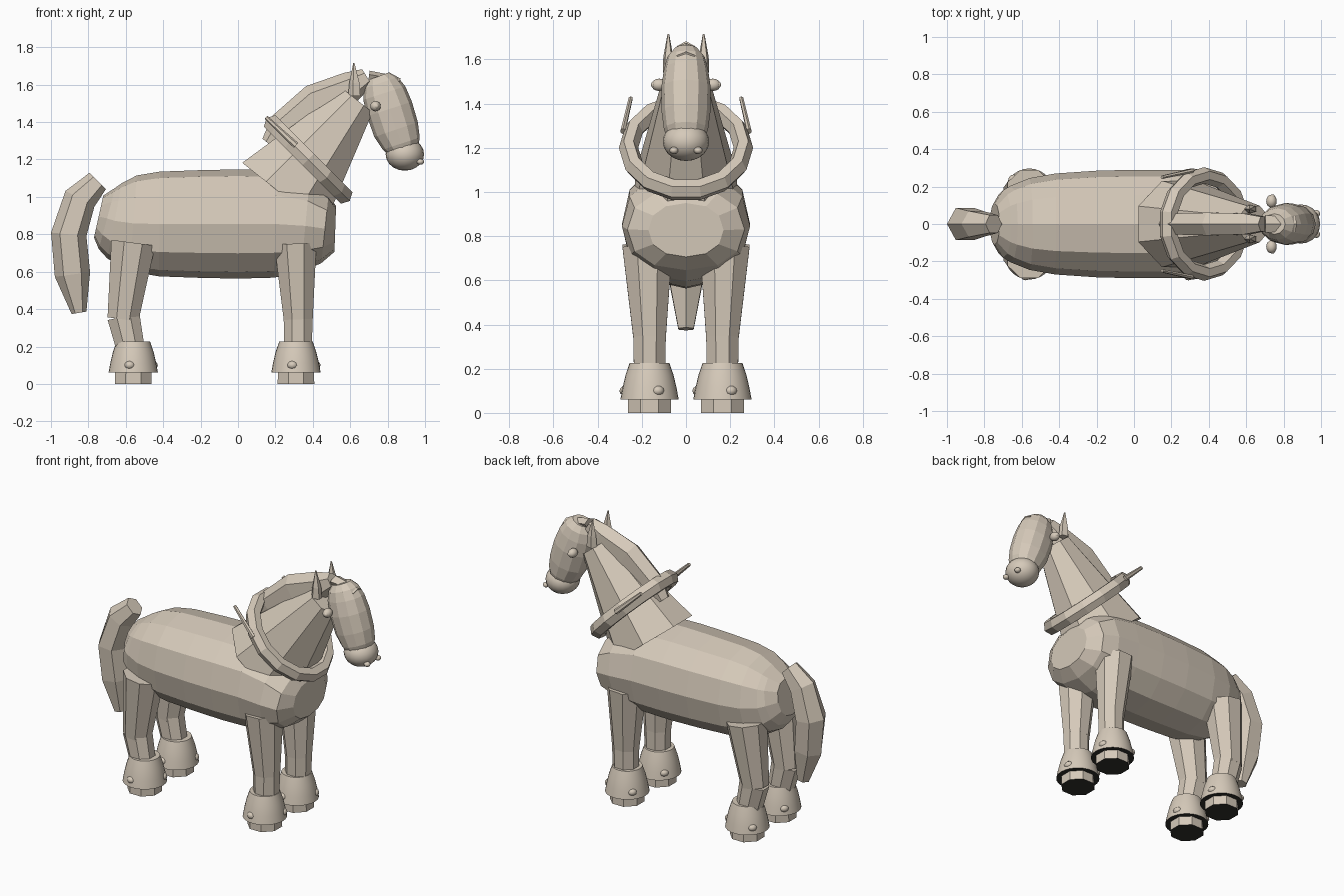
import bpy, bmesh, math
from mathutils import Vector, Matrix

if "Cube" in bpy.data.objects:
    bpy.data.objects.remove(bpy.data.objects["Cube"])


def material(name, rgb):
    m = bpy.data.materials.new(name)
    m.diffuse_color = (*rgb, 1)
    m.use_nodes = True
    m.node_tree.nodes["Principled BSDF"].inputs["Base Color"].default_value = m.diffuse_color
    return m


beige = material("warm beige", (0.67, 0.59, 0.49))
black = material("sole black", (0.03, 0.028, 0.025))


def finish(bm, name, smooth=False, dark_sole=False):
    bmesh.ops.recalc_face_normals(bm, faces=bm.faces)
    if dark_sole:
        for f in bm.faces:
            if f.normal.z < -0.9:
                f.material_index = 1
    me = bpy.data.meshes.new(name)
    bm.to_mesh(me)
    bm.free()
    me.materials.append(beige)
    if dark_sole:
        me.materials.append(black)
    for p in me.polygons:
        p.use_smooth = smooth
    if smooth:
        me.set_sharp_from_angle(angle=math.radians(40))
    ob = bpy.data.objects.new(name, me)
    bpy.context.collection.objects.link(ob)
    return ob


def loft(name, rings, sides=8, y=0.0, y_end=None, half=False, smooth=False, dark_sole=False,
         power=1.0):
    """Rings of (x, z, radius in the xz plane, radius in y) swept along a path in xz."""
    bm = bmesh.new()
    pts = [Vector((r[0], r[1])) for r in rings]
    y_end = y if y_end is None else y_end
    loops = []
    for i, (x, z, ra, rb) in enumerate(rings):
        t = (pts[min(i + 1, len(pts) - 1)] - pts[max(i - 1, 0)]).normalized()
        yc = y + (y_end - y) * i / (len(rings) - 1)
        loop = []
        for k in range(sides):
            a = 2 * math.pi * (k + (0.5 if half else 0)) / sides
            c, s = math.cos(a), math.sin(a)
            u = math.copysign(abs(c) ** power, c) * ra
            v = math.copysign(abs(s) ** power, s) * rb
            loop.append(bm.verts.new((x - t.y * u, yc + v, z + t.x * u)))
        loops.append(loop)
    for a, b in zip(loops, loops[1:]):
        for k in range(sides):
            j = (k + 1) % sides
            bm.faces.new((a[k], a[j], b[j], b[k]))
    bm.faces.new(loops[0])
    bm.faces.new(loops[-1])
    return finish(bm, name, smooth, dark_sole)


def ball(name, loc, radii, seg=20):
    bm = bmesh.new()
    m = Matrix.Translation(loc) @ Matrix.Diagonal((*radii, 1))
    bmesh.ops.create_uvsphere(bm, u_segments=seg, v_segments=seg // 2, radius=1, matrix=m)
    return finish(bm, name, True)


# Barrel body
loft("body", [(-.745, .895, .115, .11), (-.70, .885, .17, .18), (-.66, .872, .205, .205),
              (-.56, .858, .257, .245),
              (-.42, .855, .28, .27), (-.2, .855, .288, .285), (0, .855, .292, .29),
              (.2, .855, .287, .29), (.36, .845, .25, .29), (.465, .83, .185, .265),
              (.52, .828, .122, .17)], 12, power=.9)

# Neck, mane and forelock
loft("neck", [(.24, 1.01, .30, .25), (.64, 1.515, .11, .105)], 8, half=True)
loft("mane", [(.17, 1.28, .05, .045), (.24, 1.37, .085, .065), (.41, 1.515, .09, .07),
              (.60, 1.585, .085, .065), (.69, 1.64, .05, .045)], 6)
loft("forelock", [(.70, 1.645, .03, .05), (.80, 1.63, .025, .04), (.862, 1.61, .025, .045)], 5)

# Head and muzzle
loft("head", [(.752, 1.645, .06, .055), (.765, 1.61, .095, .085), (.782, 1.555, .118, .10),
              (.81, 1.47, .126, .112), (.845, 1.36, .123, .11), (.873, 1.285, .104, .10),
              (.888, 1.23, .075, .08)], 12)
ball("muzzle", (.892, 0, 1.228), (.103, .105, .088))

# Tail
loft("tail", [(-.75, 1.085, .062, .055), (-.845, .99, .088, .08), (-.905, .80, .095, .10),
              (-.885, .585, .095, .085), (-.85, .38, .04, .04)], 6)

# Harness collar: a tilted fourteen-sided ring with a six-sided section
bm = bmesh.new()
tilt = Matrix.Translation((.375, 0, 1.20)) @ Matrix.Rotation(math.radians(45), 4, 'Y')
N = 14
ring = []
for i in range(N):
    a = 2 * math.pi * (i + .5) / N
    row = []
    for k in range(6):
        b = 2 * math.pi * k / 6
        r = .26 + .044 * math.cos(b)
        row.append(bm.verts.new(tilt @ Vector((1.06 * r * math.cos(a), r * math.sin(a),
                                               .05 * math.sin(b)))))
    ring.append(row)
for i in range(N):
    p, q = ring[i], ring[(i + 1) % N]
    for k in range(6):
        j = (k + 1) % 6
        bm.faces.new((p[k], p[j], q[j], q[k]))
finish(bm, "collar")

for s, side in ((-1, "front"), (1, "back")):
    # Paired head and harness details
    loft("ear_" + side, [(.625, 1.54, .036, .026), (.625, 1.61, .03, .024), (.62, 1.715, .004, .004)],
         5, y=s * .08)
    ball("eye_" + side, (.735, s * .122, 1.485), (.028, .035, .028), 16)
    ball("pupil_" + side, (.74, s * .147, 1.485), (.014, .012, .014), 10)
    ball("nostril_" + side, (.975, s * .055, 1.188), (.02, .02, .016), 12)
    loft("hame_" + side, [(.31, 1.275, .018, .012), (.15, 1.425, .011, .01)], 6,
         y=s * .285, y_end=s * .25)

    # Legs
    y = s * .165
    loft("front_upper_leg_" + side, [(.307, .75, .122, .122), (.322, .345, .084, .08)], 8,
         y=s * .175, y_end=y, half=True)
    loft("front_lower_leg_" + side, [(.322, .355, .084, .08), (.32, .18, .08, .076)], 8, y=y, half=True)
    loft("hind_upper_leg_" + side, [(-.56, .755, .128, .122), (-.615, .345, .09, .08)], 8,
         y=s * .175, y_end=y, half=True)
    loft("hind_lower_leg_" + side, [(-.612, .36, .094, .08), (-.57, .17, .08, .076)], 8, y=y, half=True)

    # Feathered fetlocks, tufts and hooves with dark undersides
    for x, end in ((.31, "front"), (-.56, "hind")):
        tag = end + "_" + side
        loft("feather_" + tag, [(x, .06, .132, .132), (x, .11, .123, .123), (x, .17, .109, .109),
                                (x, .226, .09, .09)], 28, y=y, smooth=True, dark_sole=True)
        loft("hoof_" + tag, [(x, 0, .106, .106), (x, .10, .104, .104)], 8, y=y, half=True,
             dark_sole=True)
        for n, deg in enumerate((20, 140, 260)):
            a = math.radians(deg)
            ball("tuft_%s_%d" % (tag, n), (x + .108 * math.cos(a), y + .108 * math.sin(a), .10),
                 (.03, .03, .024), 12)
